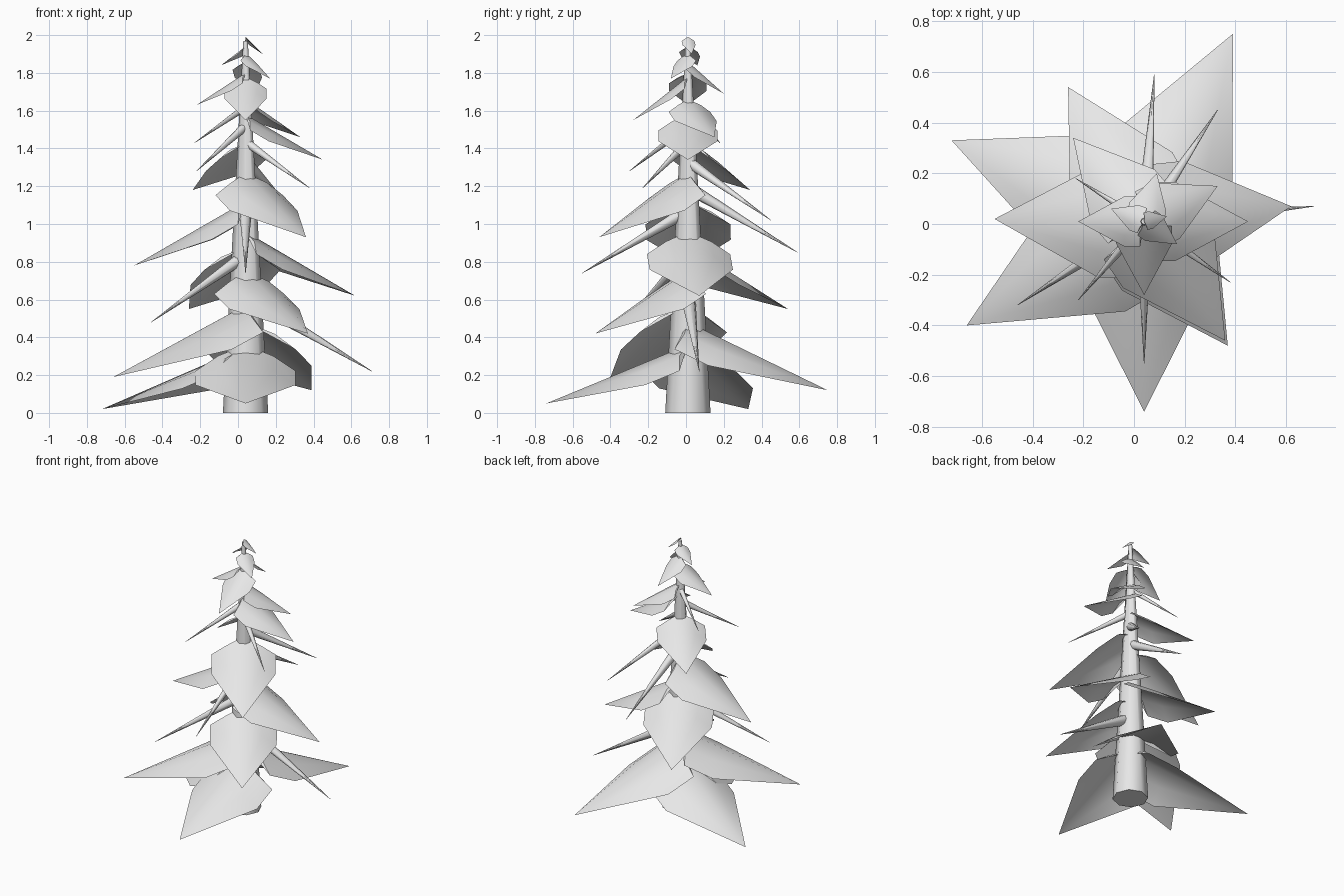
import bpy, bmesh, math
from mathutils import Vector

cube = bpy.data.objects.get("Cube")
if cube:
    bpy.data.objects.remove(cube, do_unlink=True)

grey = bpy.data.materials.new("pale grey")
grey.use_nodes = True
grey.diffuse_color = (0.8, 0.8, 0.8, 1)
grey.node_tree.nodes["Principled BSDF"].inputs["Base Color"].default_value = (0.8, 0.8, 0.8, 1)

AXIS = Vector((0.04, 0.01, 0))  # trunk line


def finish(bm, name):
    mesh = bpy.data.meshes.new(name)
    for f in bm.faces:
        f.smooth = True
    bm.to_mesh(mesh)
    bm.free()
    mesh.materials.append(grey)
    obj = bpy.data.objects.new(name, mesh)
    bpy.context.collection.objects.link(obj)
    bpy.ops.object.select_all(action='DESELECT')
    obj.select_set(True)
    bpy.context.view_layer.objects.active = obj
    bpy.ops.object.shade_smooth_by_angle(angle=math.radians(50))


def cone(name, start, end, r1, r2, sides=8):
    bm = bmesh.new()
    bmesh.ops.create_cone(bm, cap_ends=True, segments=sides, radius1=r1,
                          radius2=r2, depth=(end - start).length)
    turn = (end - start).to_track_quat('Z', 'Y').to_matrix()
    bmesh.ops.rotate(bm, matrix=turn, verts=bm.verts)
    bmesh.ops.translate(bm, vec=(start + end) / 2, verts=bm.verts)
    finish(bm, name)


def leaf(name, tip, root_z):
    """Arched sheet: pointed root, parallel sides, long drooping tip."""
    root = AXIS + Vector((0, 0, root_z))
    along = tip - root
    length = along.xy.length
    side = Vector((-along.y, along.x, 0)).normalized()
    half = min(0.38 * length, 0.22 + 0.06 * length)
    bm = bmesh.new()
    base, point = bm.verts.new(root), bm.verts.new(tip)
    rows = []
    for t in (0.06, 0.3):
        row = []
        for s, drop in ((-1, 0.45), (-0.55, 0.15), (0, 0), (0.55, 0.15), (1, 0.45)):
            p = root + along * t + side * s * half
            p.z -= drop * half
            row.append(bm.verts.new(p))
        rows.append(row)
    for i in range(4):
        a, b = rows[0][i:i + 2]
        c, d = rows[1][i:i + 2]
        bm.faces.new((base, a, b))
        bm.faces.new((a, c, d, b))
        bm.faces.new((c, point, d))
    bmesh.ops.recalc_face_normals(bm, faces=bm.faces)
    if sum(f.normal.z for f in bm.faces) < 0:
        bmesh.ops.reverse_faces(bm, faces=bm.faces)
    finish(bm, name)


# Trunk
cone("trunk", AXIS, AXIS + Vector((0, 0, 1.97)), 0.12, 0.012)

# Broad boughs: tip x, y, z and drop from the trunk
BOUGHS = [
    (0.04, -0.74, 0.05, 0.31), (0.39, 0.75, 0.12, 0.36),
    (-0.72, 0.33, 0.02, 0.33), (-0.66, -0.40, 0.19, 0.38),
    (0.37, -0.48, 0.42, 0.33), (0.62, 0.07, 0.62, 0.34),
    (-0.26, 0.54, 0.55, 0.33), (-0.55, 0.02, 0.78, 0.34),
    (0.36, -0.46, 0.93, 0.34), (-0.24, 0.34, 1.18, 0.25),
    (0.45, 0.01, 1.34, 0.24), (0.33, 0.15, 1.46, 0.2),
    (-0.22, 0.01, 1.63, 0.17), (0.04, -0.28, 1.55, 0.23),
    (0.09, 0.20, 1.69, 0.17), (0.17, -0.08, 1.77, 0.13),
    (-0.09, 0.06, 1.84, 0.1), (0.13, 0.03, 1.90, 0.09),
]
for i, (x, y, z, drop) in enumerate(BOUGHS):
    leaf(f"bough_{i + 1}", Vector((x, y, z)), z + drop)

# Thin bare twigs: tip positions
TWIGS = [
    (0.71, 0.07, 0.22), (-0.46, -0.32, 0.48), (0.04, -0.55, 0.74),
    (0.08, 0.59, 0.85), (0.33, 0.45, 1.02), (0.38, -0.23, 1.19),
    (-0.22, -0.30, 1.28), (-0.23, 0.18, 1.43),
]
for i, tip in enumerate(TWIGS):
    tip = Vector(tip)
    reach = (tip - AXIS).xy.length
    start = AXIS + Vector((0, 0, tip.z + 0.59 * reach))
    cone(f"twig_{i + 1}", start, tip, 0.06 * reach, 0.001)
